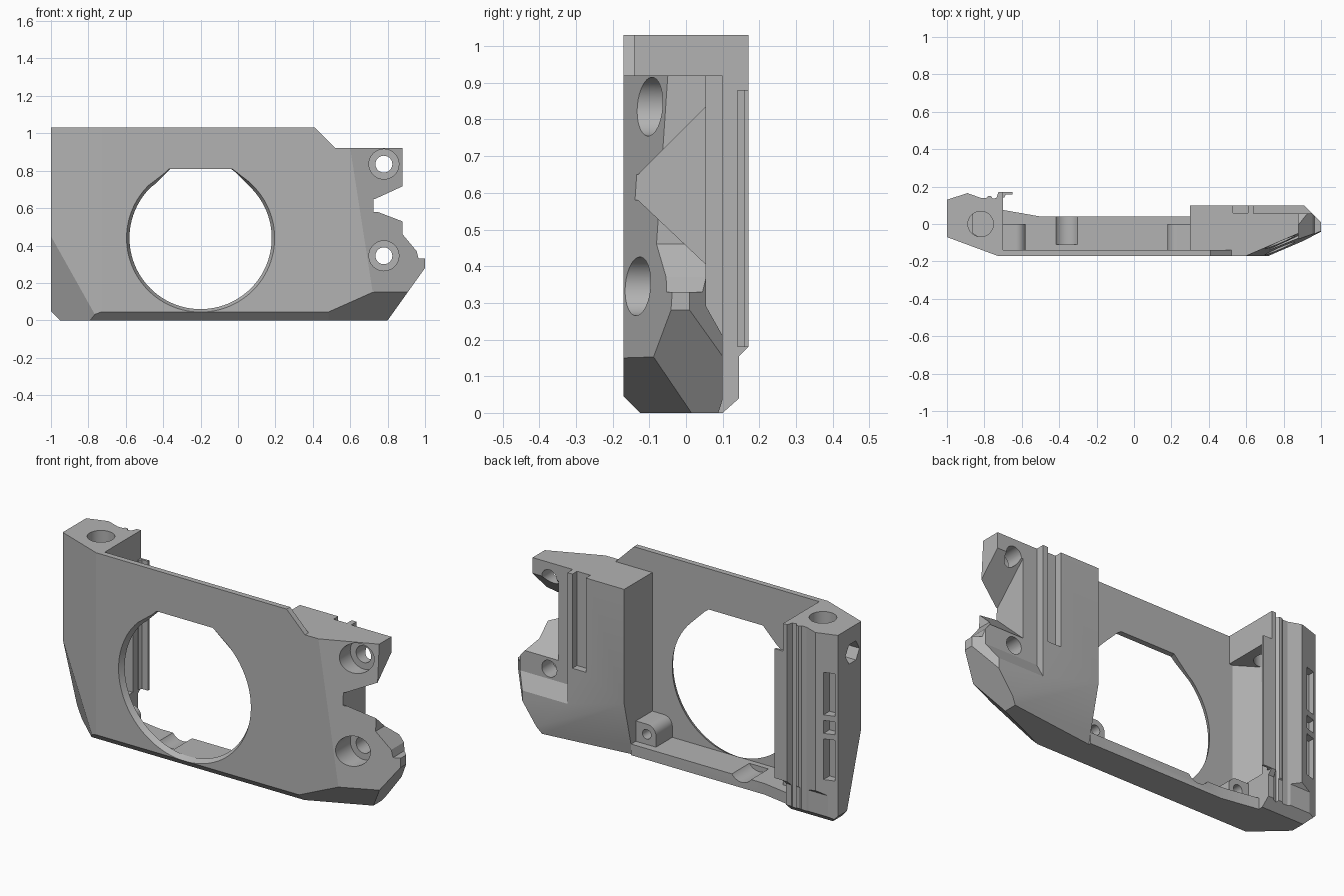
import bpy, bmesh
from math import sin, cos, pi, radians
from mathutils import Vector, Matrix

if "Cube" in bpy.data.objects:
    bpy.data.objects.remove(bpy.data.objects["Cube"])

grey = bpy.data.materials.new("plain grey")
grey.use_nodes = True
grey.diffuse_color = (0.45, 0.45, 0.45, 1)
grey.node_tree.nodes["Principled BSDF"].inputs["Base Color"].default_value = grey.diffuse_color


def place(axis, p, d):
    """Turn a profile point and a depth into a 3D point."""
    return {"X": (d, *p), "Y": (p[0], d, p[1]), "Z": (*p, d)}[axis]


def loft(name, axis, first, last, lo, hi):
    """Solid between two profiles with the same point count."""
    bm = bmesh.new()
    a = [bm.verts.new(place(axis, p, lo)) for p in first]
    b = [bm.verts.new(place(axis, p, hi)) for p in last]
    bm.faces.new(a)
    bm.faces.new(b)
    for i in range(len(a)):
        j = (i + 1) % len(a)
        bm.faces.new((a[i], a[j], b[j], b[i]))
    bmesh.ops.recalc_face_normals(bm, faces=bm.faces)
    mesh = bpy.data.meshes.new(name)
    bm.to_mesh(mesh)
    bm.free()
    mesh.materials.append(grey)
    ob = bpy.data.objects.new(name, mesh)
    bpy.context.collection.objects.link(ob)
    return ob


def prism(name, axis, pts, lo, hi):
    return loft(name, axis, pts, pts, lo, hi)


def box(name, x, y, z):
    return prism(name, "Z", [(x[0], y[0]), (x[1], y[0]), (x[1], y[1]), (x[0], y[1])], *z)


def rod(name, axis, centre, r, lo, hi, n=48):
    ring = [(centre[0] + r * cos(2 * pi * i / n), centre[1] + r * sin(2 * pi * i / n)) for i in range(n)]
    return prism(name, axis, ring, lo, hi)


def half_space(point, normal):
    """Big block lying on the outer side of a plane."""
    ob = box("bevel cutter", (-3, 3), (-3, 3), (0, 3))
    turn = Vector(normal).to_track_quat("Z", "Y").to_matrix().to_4x4()
    ob.data.transform(Matrix.Translation(point) @ turn)
    return ob


def cut(target, cutter):
    cutter.hide_render = True
    mod = target.modifiers.new("cut", "BOOLEAN")
    mod.operation, mod.solver, mod.object = "DIFFERENCE", "EXACT", cutter
    bpy.context.view_layer.objects.active = target
    bpy.ops.object.modifier_apply(modifier=mod.name)
    bpy.data.objects.remove(cutter)


# Housing block from the front outline
housing = prism("housing", "Y", [
    (-1, .05), (-.95, 0), (.8, 0), (1, .28), (1, .33), (.965, .33), (.955, .37),
    (.88, .46), (.88, .92), (.52, .92), (.41, 1.03), (-1, 1.03)], -.17, .17)

# Hollow behind the front plate, above and behind the bottom rail
cut(housing, box("bay cutter", (-.7, .3), (-.14, 1), (.06, 2)))
cut(housing, prism("rail cutter", "Z", [(-.7, .075), (-.5, .04), (.3, .04), (.3, .4), (-.7, .4)], -1, 2))

# Right block: back, top, lower slope, recess and groove
cut(housing, box("block back cutter", (.3, 2), (.1, 1), (-1, 2)))
cut(housing, box("block top cutter", (.25, 2), (-.14, 1), (.92, 2)))
slope = prism("slope cutter", "X", [(.04, .05), (.1, .3), (.3, .3), (.3, -.2), (-.02, -.2)], .3, .31)
bpy.data.objects.remove(slope)
corner = Vector((.3, .1, .3))
slope_normal = (Vector((.3, .04, .05)) - corner).cross(Vector((.8, .1, .05)) - corner)
if slope_normal.y < 0:
    slope_normal.negate()
wedge = half_space(corner, slope_normal)
keep = box("wedge limit", (-3, .3), (-5, 5), (-5, 5))
cut(wedge, keep)
cut(housing, wedge)
cut(housing, prism("recess cutter", "X", [(.055, .29), (.1, .21), (.2, .21), (.2, 2), (.055, 2)], .64, 2))
cut(housing, box("groove cutter", (.53, .61), (.06, 1), (.41, 2)))

# Flared notch in the right end
cut(housing, prism("notch cutter", "X", [
    (-.3, .58), (-.13, .58), (.06, .4), (.3, .4), (.3, .84), (.06, .84), (-.13, .65), (-.3, .65)], .725, 2))

# Pillar: ribbed back and stepped foot
cut(housing, prism("pillar back cutter", "Z", [
    (-1.1, .098), (-.89, .165), (-.82, .14), (-.79, .14), (-.78, .15), (-.765, .15), (-.755, .135),
    (-.735, .14), (-.725, .17), (-.69, .17), (-.69, .3), (-1.1, .3)], -1, 2))
cut(housing, prism("foot cutter", "X", [
    (.1, 0), (.145, .04), (.145, .155), (.2, .21), (.3, .21), (.3, -.1), (.1, -.1)], -2, -.65))

# Bevelled outer faces
for point, normal in [
        ((.6, -.17, .92), (.43, -1, .067)),       # front, right end
        ((-.73, -.17, 0), (-.1, -.27, 0)),        # front, left end
        ((-1, -.07, .45), (-.084, -.092, -.028)),  # lower left corner
        ((0, -.17, .045), (0, -1, -1)),           # bottom front edge
        ((.72, -.17, .15), (.12, -.27, -.269)),   # lower right corner
        ((1.01, 0, 0), (1, 1, 0))]:               # back, right end
    cut(housing, half_space(point, normal))

# Round opening with a faceted top and a flared rim
cx, cz, r, n = -.2, .44, .375, 72
opening = [(r * cos(t), r * sin(t)) for t in [radians(135 + 270 * i / n) for i in range(n + 1)]]
opening += [(.16, .37), (-.16, .37)]


def scaled(s):
    return [(cx + x * s, min(cz + z * s, .81)) for x, z in opening]


cut(housing, loft("opening cutter", "Y", scaled(1.07), scaled(1), -.18, -.13))

# Counterbored screw holes
for z in (.835, .345):
    cut(housing, rod("counterbore cutter", "Y", (.78, z), .08, -1, -.04))
    cut(housing, rod("screw cutter", "Y", (.78, z), .045, -1, 1))

# Pillar: inner pocket, top bore, side hole and slots
cut(housing, prism("pocket cutter", "Z", [
    (-.65, -.14), (-.72, -.14), (-.86, -.05), (-.86, .1), (-.65, .1)], .18, .88))
cut(housing, rod("bore cutter", "Z", (-.82, 0), .068, .8, 2))
cut(housing, rod("side hole cutter", "X", (.005, .89), .06, -2, -.85, 6))
for lo, hi in [(.24, .46), (.49, .56), (.59, .82)]:
    cut(housing, box("slot cutter", (-.985, -.93), (.1, 1), (lo, hi)))

# Scoop in the bottom rail
cut(housing, rod("scoop cutter", "Y", (-.36, .1), .07, -.11, 1))

parts = [housing]

# Lip along the back of the pillar
parts.append(prism("pillar_lip", "Z", [
    (-.71, .15), (-.71, .17), (-.65, .17), (-.65, .158), (-.685, .158), (-.695, .14)], .18, .88))

# Small bosses with a hole at both ends of the rail
for name, wall, side in [("right_boss", .3, -1), ("left_boss", -.7, 1)]:
    arc = [(wall + side * (.07 + .05 * cos(t)), .12 + .05 * sin(t))
           for t in [pi / 2 * i / 10 for i in range(11)]]
    boss = prism(name, "Y", [(wall, .05), (wall + side * .12, .05)] + arc + [(wall, .17)], -.145, 0)
    cut(boss, rod("boss hole cutter", "Y", (wall + side * .065, .115), .026, -.1, 1, 24))
    parts.append(boss)

# Smooth the curved walls, keep the bevels crisp
bpy.ops.object.select_all(action="DESELECT")
for ob in parts:
    ob.select_set(True)
bpy.context.view_layer.objects.active = housing
bpy.ops.object.shade_smooth_by_angle(angle=radians(16))
